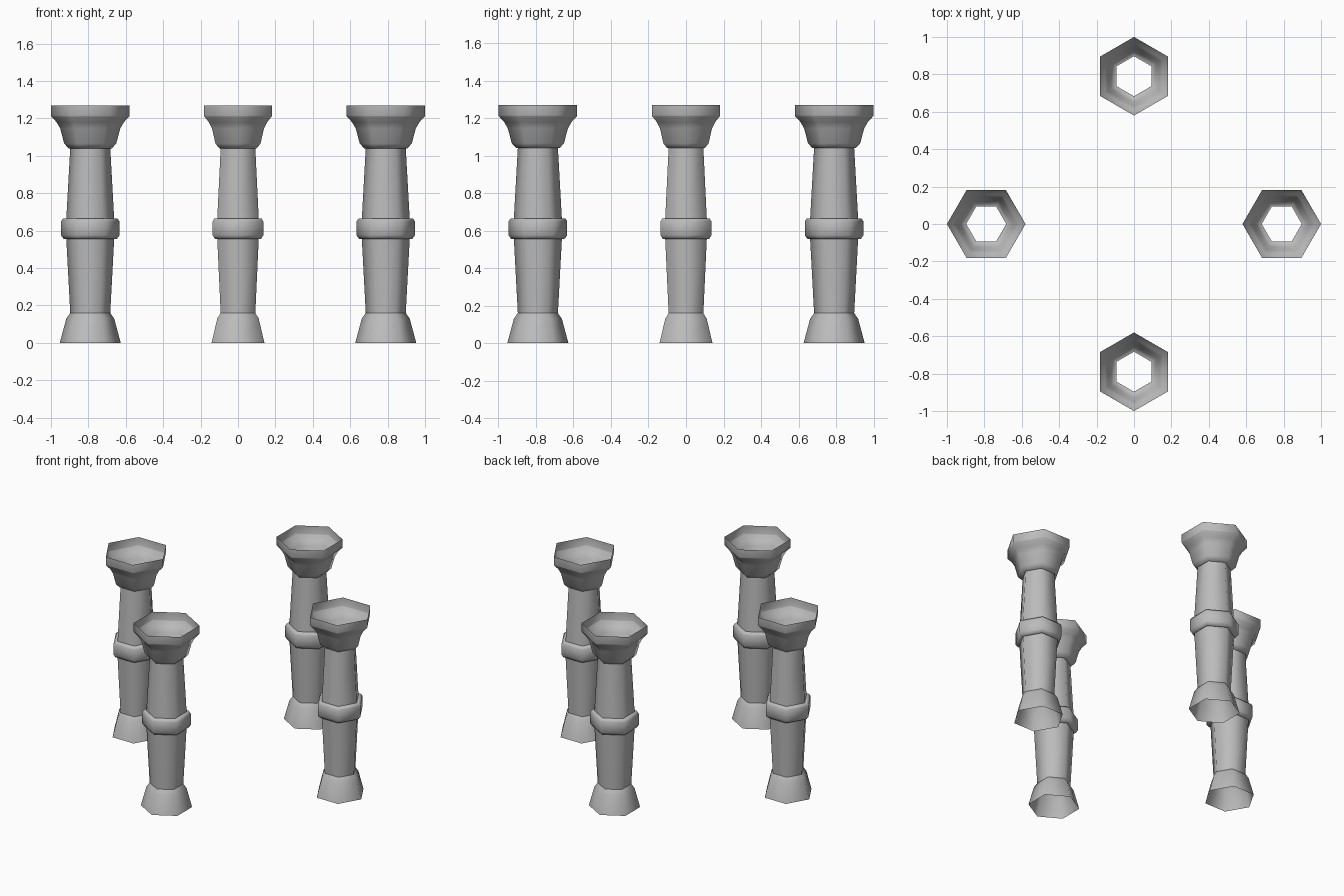
import bpy, math

cube = bpy.data.objects.get("Cube")
if cube:
    bpy.data.objects.remove(cube, do_unlink=True)

SIDES = 6
RING_DISTANCE = 0.79

stone = bpy.data.materials.new("grey stone")
stone.use_nodes = True
colour = (0.5, 0.5, 0.5, 1)
stone.diffuse_color = colour
stone.node_tree.nodes["Principled BSDF"].inputs["Base Color"].default_value = colour

# Profiles as (radius, height), open at both ends
PARTS = {
    "base": [(0.163, 0), (0.128, 0.13), (0.107, 0.16)],
    "lower_shaft": [(0.107, 0.16), (0.128, 0.555)],
    "middle_band": [(0.128, 0.555), (0.142, 0.555), (0.156, 0.575),
                    (0.156, 0.65), (0.146, 0.665), (0.128, 0.665)],
    "upper_shaft": [(0.128, 0.665), (0.107, 1.04)],
    "capital": [(0.107, 1.04), (0.115, 1.04), (0.139, 1.065), (0.16, 1.145),
                (0.18, 1.18), (0.208, 1.21), (0.21, 1.215), (0.21, 1.27)],
}


def lathe(name, profile):
    """Sweep a profile around z into an open six-sided shell."""
    verts, faces = [], []
    for radius, z in profile:
        for i in range(SIDES):
            a = math.tau * i / SIDES
            verts.append((radius * math.cos(a), radius * math.sin(a), z))
    for row in range(len(profile) - 1):
        for i in range(SIDES):
            j = (i + 1) % SIDES
            low, high = row * SIDES, (row + 1) * SIDES
            faces.append((low + i, low + j, high + j, high + i))
    mesh = bpy.data.meshes.new(name)
    mesh.from_pydata(verts, [], faces)
    mesh.materials.append(stone)
    return mesh


# Four columns around the centre, each with a corner pointing outward
meshes = {part: lathe(part, profile) for part, profile in PARTS.items()}
bpy.ops.object.select_all(action="DESELECT")
for k, side in enumerate(("left", "back", "right", "front")):
    angle = k * math.pi / 2
    for part, mesh in meshes.items():
        obj = bpy.data.objects.new(f"{side}_column_{part}", mesh)
        obj.location = (RING_DISTANCE * math.cos(angle),
                        RING_DISTANCE * math.sin(angle), 0)
        obj.rotation_euler.z = angle
        bpy.context.collection.objects.link(obj)
        if k == 0:
            obj.select_set(True)
            bpy.context.view_layer.objects.active = obj

# Rounded shading around the shafts, shared by every column
bpy.ops.object.shade_smooth_by_angle(angle=math.radians(61))
